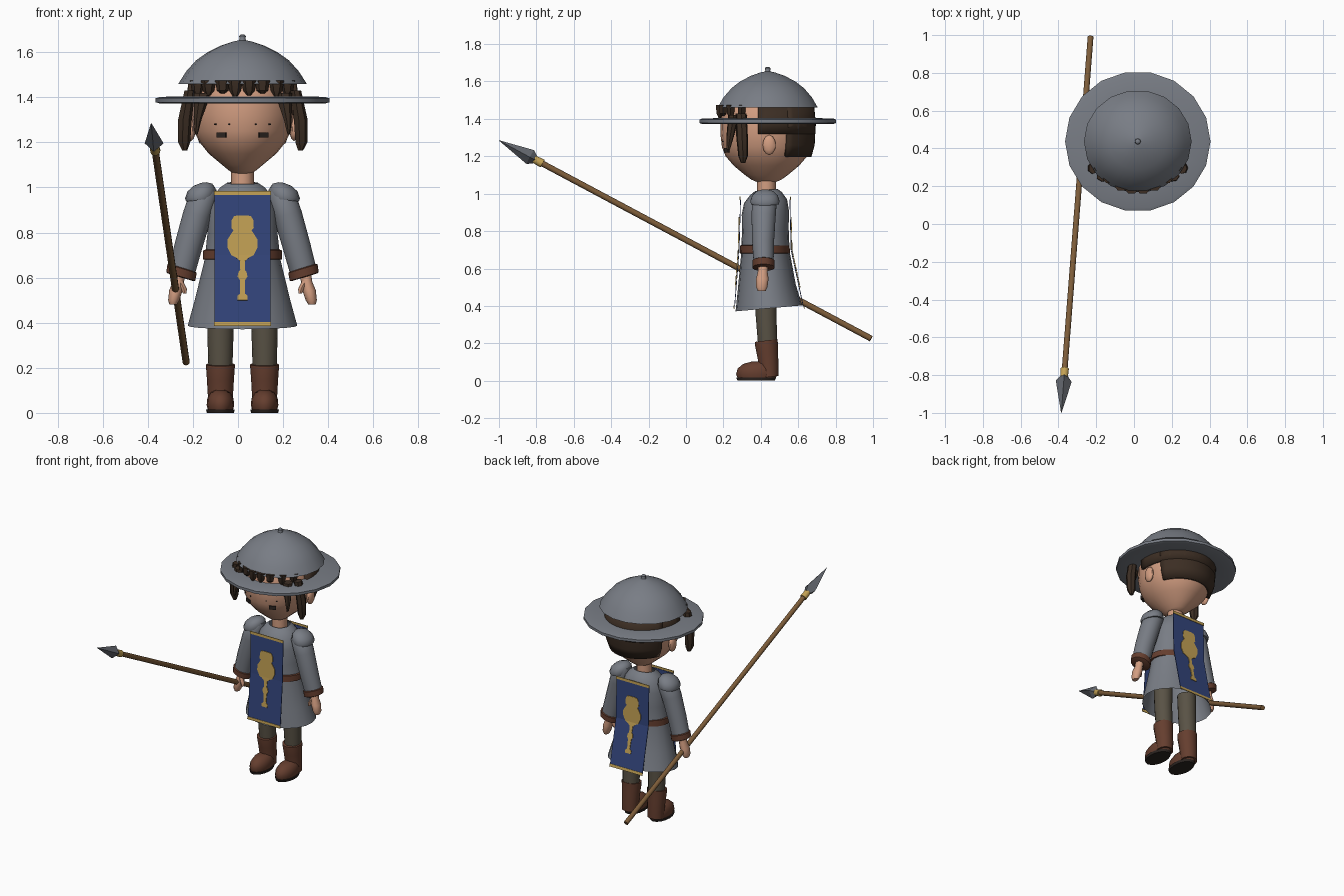
import bpy, bmesh, math
from mathutils import Vector

if "Cube" in bpy.data.objects:
    bpy.data.objects.remove(bpy.data.objects["Cube"])


def material(name, r, g, b):
    m = bpy.data.materials.new(name)
    m.use_nodes = True
    m.diffuse_color = (r, g, b, 1)
    m.node_tree.nodes["Principled BSDF"].inputs["Base Color"].default_value = (r, g, b, 1)
    return m


GREY = material("tunic grey", .19, .205, .235)
STEEL = material("steel", .13, .14, .16)
BLUE = material("tabard blue", .033, .06, .2)
GOLD = material("gold", .55, .36, .09)
SKIN = material("skin", .65, .34, .22)
HAIR = material("hair brown", .045, .027, .017)
LEATHER = material("leather", .13, .048, .028)
CLOTH = material("trouser olive", .1, .085, .06)
WOOD = material("wood", .2, .105, .04)
DARK = material("sole dark", .025, .018, .015)

CX, CY = .02, .43      # figure axis
SIDES = ((-1, "right"), (1, "left"))


def finish(name, bm, mat, angle=50):
    me = bpy.data.meshes.new(name)
    bm.to_mesh(me)
    bm.free()
    ob = bpy.data.objects.new(name, me)
    bpy.context.collection.objects.link(ob)
    me.materials.append(mat)
    if angle:
        bpy.ops.object.select_all(action='DESELECT')
        ob.select_set(True)
        bpy.context.view_layer.objects.active = ob
        bpy.ops.object.shade_smooth_by_angle(angle=math.radians(angle))
    return ob


def loft(name, rings, mat, n=16, tilt=(0, 0), arc=None, caps=True, angle=50):
    """Skin horizontal ellipses given as (x, y, z, rx, ry); arc limits the sweep in degrees."""
    bm = bmesh.new()
    a0, a1 = arc or (0, 360)
    count = n + 1 if arc else n
    rows = []
    for x, y, z, rx, ry in rings:
        row = []
        for i in range(count):
            a = math.radians(a0 + (a1 - a0) * i / n)
            dx, dy = rx * math.cos(a), ry * math.sin(a)
            row.append(bm.verts.new((x + dx, y + dy, z + tilt[0] * dx + tilt[1] * dy)))
        rows.append(row)
    for low, high in zip(rows, rows[1:]):
        for i in range(n):
            k = (i + 1) % count
            bm.faces.new((low[i], low[k], high[k], high[i]))
    if caps and not arc:
        bm.faces.new(rows[0])
        bm.faces.new(rows[-1])
    if not arc:
        bmesh.ops.recalc_face_normals(bm, faces=bm.faces)
    return finish(name, bm, mat, angle)


def axial(profile, y=CY):
    """Rings on the figure axis from (z, rx, ry)."""
    return [(CX, y, z, rx, ry) for z, rx, ry in profile]


def rod(name, p, q, r1, r2, mat, n=10, angle=50):
    bm = bmesh.new()
    d = q - p
    bmesh.ops.create_cone(bm, cap_ends=True, segments=n, radius1=r1, radius2=r2, depth=d.length)
    bm.transform(d.to_track_quat('Z', 'Y').to_matrix().to_4x4())
    bmesh.ops.translate(bm, verts=bm.verts, vec=(p + q) / 2)
    return finish(name, bm, mat, angle)


def plate(name, x, y, z, size, turn, mat):
    bm = bmesh.new()
    bmesh.ops.create_cube(bm, size=1)
    bmesh.ops.scale(bm, verts=bm.verts, vec=size)
    ob = finish(name, bm, mat, 0)
    ob.location = (x, y, z)
    ob.rotation_euler.z = turn
    return ob


# Head, ears and neck
loft("head", axial([(1.06, .035, .045), (1.075, .06, .08), (1.1, .09, .115), (1.15, .15, .175),
                    (1.2, .19, .218), (1.25, .215, .238), (1.32, .228, .246), (1.4, .228, .244),
                    (1.47, .21, .225), (1.54, .16, .17), (1.58, .08, .09)]), SKIN, 24, angle=70)
loft("neck", axial([(1.0, .05, .05), (1.09, .05, .05)]), SKIN, 12)
for s, side in SIDES:
    x = CX + s * .228
    loft(side + "_ear", [(x, .445, 1.26 + .053 * math.sin(t), .02 * math.cos(t), .037 * math.cos(t))
                         for t in (-1.5, -1, -.5, 0, .5, 1, 1.5)], SKIN, 10)
    plate(side + "_eye", CX + s * .093, .217, 1.233, (.045, .009, .024), s * .5, DARK)
    for k, dx in enumerate((.06, .12)):
        plate(f"{side}_lash_{k}", CX + s * dx, .43 - .241 * math.sqrt(1 - (dx / .222) ** 2), 1.28,
              (.008, .008, .006), s * dx * 5, DARK)

# Hair: long at the nape, short above the ears
for name, arc, low in (("hair_back", (26, 154), [(1.195, .212, .24), (1.26, .238, .258)]),
                       ("hair_sides", (-10, 190), [(1.32, .246, .263)])):
    ob = loft(name, axial(low + [(1.38, .25, .264), (1.47, .24, .255)]), HAIR, 18, arc=arc)
    shell = ob.modifiers.new("thickness", 'SOLIDIFY')
    shell.thickness = .03
    shell.offset = -1

# Front fringe teeth
for k, deg in enumerate((212, 230, 248, 262, 277, 292, 310, 328)):
    a = math.radians(deg)
    x, y = CX + .235 * math.cos(a), CY + .25 * math.sin(a)
    loft(f"fringe_{k}", [(x, y, 1.4 + .008 * (k % 3), .008, .008), (x, y, 1.43, .026, .022),
                         (x, y, 1.475, .034, .025)], HAIR, 6, angle=30)
for s, side in SIDES:
    def lock(name, pts):
        loft(side + name, [(CX + s * x, y, z, rx, ry) for x, y, z, rx, ry in pts], HAIR, 7, angle=30)
    lock("_long_lock", [(.257, .305, 1.165, .012, .012), (.26, .305, 1.2, .028, .026),
                        (.257, .3, 1.3, .032, .032), (.235, .295, 1.43, .025, .03)])
    lock("_temple_lock", [(.205, .225, 1.235, .006, .01), (.2, .235, 1.3, .018, .02),
                          (.18, .255, 1.42, .04, .03)])

# Helmet: dome floating above a flat brim
loft("helmet_dome", axial([(1.46, .285, .272), (1.515, .25, .24), (1.565, .205, .196),
                           (1.6, .155, .15), (1.63, .095, .092), (1.648, .04, .04),
                           (1.655, .005, .005)], .437), GREY, 18)
loft("helmet_knob", axial([(1.645, .02, .02), (1.66, .013, .013), (1.672, .015, .015),
                           (1.678, .008, .008)], .437), GREY, 8)
loft("helmet_brim", axial([(1.385, .225, .23), (1.372, .365, .355), (1.378, .385, .371),
                           (1.396, .385, .371), (1.402, .365, .355), (1.405, .225, .23),
                           (1.385, .225, .23)], .437), GREY, 18, caps=False, angle=40)

# Tunic and belt
loft("tunic", [(CX, .443, .387, .243, .178), (CX, .432, .5, .212, .155), (CX, .424, .68, .168, .13),
               (CX, .424, .8, .155, .125), (CX, .424, .9, .152, .126), (CX, .425, .96, .13, .115),
               (CX, .428, 1.0, .1, .085), (CX, .43, 1.02, .07, .06)], GREY, 20,
     tilt=(0, .09), caps=False)
loft("belt", axial([(.68, .17, .13), (.682, .176, .134), (.722, .174, .132), (.725, .16, .126)], .422),
     LEATHER, 20)


# Tabard panels, hems and emblem as thin strips
def strip(name, rows, back, lift, mat):
    knots = ((.385, .632), (.7, .564), (.985, .557)) if back else ((.385, .257), (.7, .282), (.985, .29))
    bm = bmesh.new()
    pairs = []
    for z, w in rows:
        (z0, y0), (z1, y1) = knots[:2] if z < .7 else knots[1:]
        y = y0 + (y1 - y0) * (z - z0) / (z1 - z0) + (lift if back else -lift)
        pairs.append([bm.verts.new((CX + sx * w, y, z)) for sx in ((1, -1) if back else (-1, 1))])
    for (a, b), (c, d) in zip(pairs, pairs[1:]):
        bm.faces.new((a, b, d, c))
    ob = finish(name, bm, mat, 0)
    ob.modifiers.new("thickness", 'SOLIDIFY').thickness = .004


EMBLEM = [(.5, .022), (.52, .022), (.53, .01), (.59, .012), (.605, .022), (.625, .018), (.635, .01),
          (.675, .012), (.69, .03), (.7, .05), (.735, .067), (.77, .066), (.795, .05), (.81, .04),
          (.82, .05), (.855, .048), (.873, .038), (.876, .02)]
for back, side in ((False, "front"), (True, "back")):
    strip(side + "_tabard", [(.4, .125), (.7, .125), (.97, .125)], back, 0, BLUE)
    strip(side + "_lower_hem", [(.385, .127), (.403, .127)], back, .003, GOLD)
    strip(side + "_upper_hem", [(.967, .127), (.985, .127)], back, .003, GOLD)
    strip(side + "_emblem", EMBLEM, back, .005, GOLD)

# Arms, hands and legs
for s, side in SIDES:
    def limb(part, pts, mat, n=14, tilt=(0, 0)):
        loft(f"{side}_{part}", [(CX + s * x, y, z, rx, ry) for x, y, z, rx, ry in pts], mat, n, tilt)
    limb("sleeve", [(.268, .415, .635, .058, .055), (.24, .412, .74, .06, .06),
                    (.2, .415, .88, .062, .066), (.17, .42, .97, .06, .068),
                    (.155, .425, 1.0, .04, .045)], GREY, tilt=(s * .25, 0))
    limb("shoulder_pad", [(.188, .422, .945, .062, .076), (.187, .422, .96, .068, .08),
                          (.182, .422, .99, .062, .07), (.176, .422, 1.012, .042, .048),
                          (.172, .422, 1.022, .012, .014)], GREY, tilt=(-s * .12, 0))
    limb("cuff", [(.276, .415, .602, .054, .054), (.274, .415, .605, .064, .06),
                  (.268, .415, .64, .065, .061), (.267, .415, .645, .054, .054)], LEATHER,
         tilt=(s * .3, 0))
    limb("hand", [(.308, .405, .48, .016, .022), (.305, .405, .5, .025, .032),
                  (.295, .408, .545, .03, .035), (.285, .41, .58, .025, .028),
                  (.278, .413, .62, .026, .028)], SKIN, 10)
    limb("thumb", [(.256, .39, .53, .008, .01), (.26, .392, .55, .013, .014),
                   (.278, .4, .585, .014, .015)], SKIN, 8)
    limb("trouser_leg", [(.098, .437, .19, .053, .053), (.098, .428, .35, .058, .057),
                         (.096, .425, .5, .06, .06)], CLOTH)
    limb("boot_shaft", [(.098, .445, .02, .054, .05), (.098, .443, .08, .056, .053),
                        (.098, .435, .15, .06, .058), (.098, .429, .205, .064, .063),
                        (.098, .429, .215, .064, .063)], LEATHER, tilt=(0, .12))
    limb("boot_foot", [(.098, .378, .014, .056, .102), (.098, .378, .035, .061, .11),
                       (.098, .38, .065, .058, .104), (.098, .388, .09, .044, .082),
                       (.098, .4, .102, .02, .05)], LEATHER, 16)
    limb("sole", [(.098, .375, 0, .06, .1), (.098, .375, .016, .064, .106)], DARK, 16)

# Spear held in the right hand
tip, butt = Vector((-.385, -1, 1.285)), Vector((-.23, .99, .225))
aim = (butt - tip).normalized()
rod("spear_point", tip, tip + aim * .19, .001, .042, STEEL, 4, 0)
rod("spear_point_base", tip + aim * .19, tip + aim * .225, .042, .018, STEEL, 4, 0)
rod("spear_ferrule", tip + aim * .215, tip + aim * .265, .021, .023, GOLD)
rod("spear_shaft", tip + aim * .24, butt, .016, .016, WOOD)
